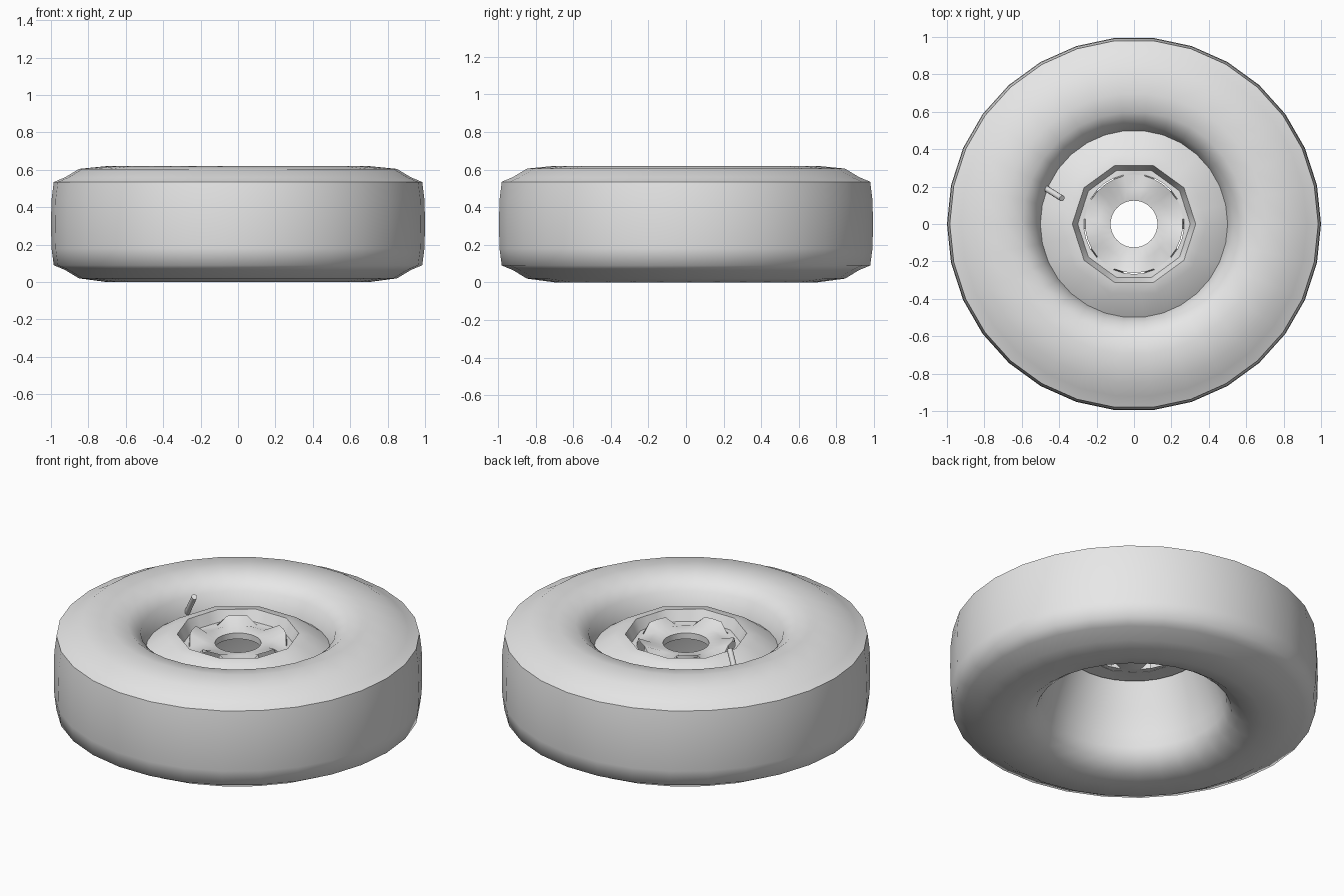
import bpy, bmesh
from math import cos, sin, radians
from mathutils import Vector

cube = bpy.data.objects.get("Cube")
if cube:
    bpy.data.objects.remove(cube, do_unlink=True)

grey = bpy.data.materials.new("plain_grey")
grey.use_nodes = True
grey.diffuse_color = (0.8, 0.8, 0.8, 1)
grey.node_tree.nodes["Principled BSDF"].inputs["Base Color"].default_value = (0.8, 0.8, 0.8, 1)

SIDES = 30
STEP = 360 / SIDES


def finish(name, bm, angle):
    mesh = bpy.data.meshes.new(name)
    bm.to_mesh(mesh)
    bm.free()
    mesh.materials.append(grey)
    obj = bpy.data.objects.new(name, mesh)
    bpy.context.collection.objects.link(obj)
    bpy.ops.object.select_all(action="DESELECT")
    obj.select_set(True)
    bpy.context.view_layer.objects.active = obj
    bpy.ops.object.shade_smooth_by_angle(angle=radians(angle))
    return obj


def lathe(name, profile, angle, start=0, shape=None, skip=None):
    """Turn a profile about z; shape bends each point, skip leaves openings."""
    bm = bmesh.new()
    columns = []
    for i in range(SIDES):
        deg = start + i * STEP
        column = []
        for j, (r, z) in enumerate(profile):
            if shape:
                r, z = shape(j, deg, r, z)
            column.append(bm.verts.new((r * cos(radians(deg)), r * sin(radians(deg)), z)))
        columns.append(column)
    for i, a in enumerate(columns):
        b = columns[(i + 1) % SIDES]
        for j in range(len(profile) - 1):
            if skip and skip(j, start + (i + 0.5) * STEP):
                continue
            bm.faces.new((a[j], b[j], b[j + 1], a[j + 1]))
    return finish(name, bm, angle)


# Tyre: inner barrel, lower sidewall, tread, upper sidewall
lathe("tyre", [
    (0.39, 0.49), (0.45, 0.33), (0.49, 0.2), (0.505, 0.13), (0.53, 0.07), (0.6, 0.02),
    (0.7, 0), (0.85, 0.02), (0.925, 0.065), (0.985, 0.09), (0.997, 0.18), (1, 0.31),
    (0.997, 0.44), (0.985, 0.535), (0.925, 0.56), (0.85, 0.605), (0.7, 0.62),
    (0.6, 0.605), (0.53, 0.55), (0.5, 0.45)], 60)


# Rim: round at the tyre, ten-sided at the crest
def ten_sided(j, deg, r, z):
    return (r if j == 0 else r * cos(radians(18)) / cos(radians(deg % 36 - 18)), z)


lathe("rim", [(0.505, 0.45), (0.39, 0.53), (0.33, 0.54), (0.3, 0.476)], 60, shape=ten_sided)


# Hub disc: five raised pads, each with a vent slot under its outer end
def from_pad(deg):
    return abs((deg - 270 + 36) % 72 - 36)


def raise_pads(j, deg, r, z):
    return r, z + (0.05 if j == 2 and from_pad(deg) < 13 else 0)


lathe("hub_disc", [(0.38, 0.472), (0.268, 0.48), (0.262, 0.478), (0.19, 0.5),
                   (0.125, 0.486), (0.125, 0.45)], 40, start=STEP / 2,
      shape=raise_pads, skip=lambda j, deg: j == 1 and from_pad(deg) < 12)

# Valve stem leaning in over the rim
base, tip = Vector((-0.47, 0.19, 0.47)), Vector((-0.385, 0.137, 0.605))
bm = bmesh.new()
bmesh.ops.create_cone(bm, cap_ends=True, segments=12, radius1=0.016, radius2=0.016,
                      depth=(tip - base).length)
stem = finish("valve_stem", bm, 40)
stem.location = (base + tip) / 2
stem.rotation_mode = "QUATERNION"
stem.rotation_quaternion = (tip - base).to_track_quat("Z", "Y")
